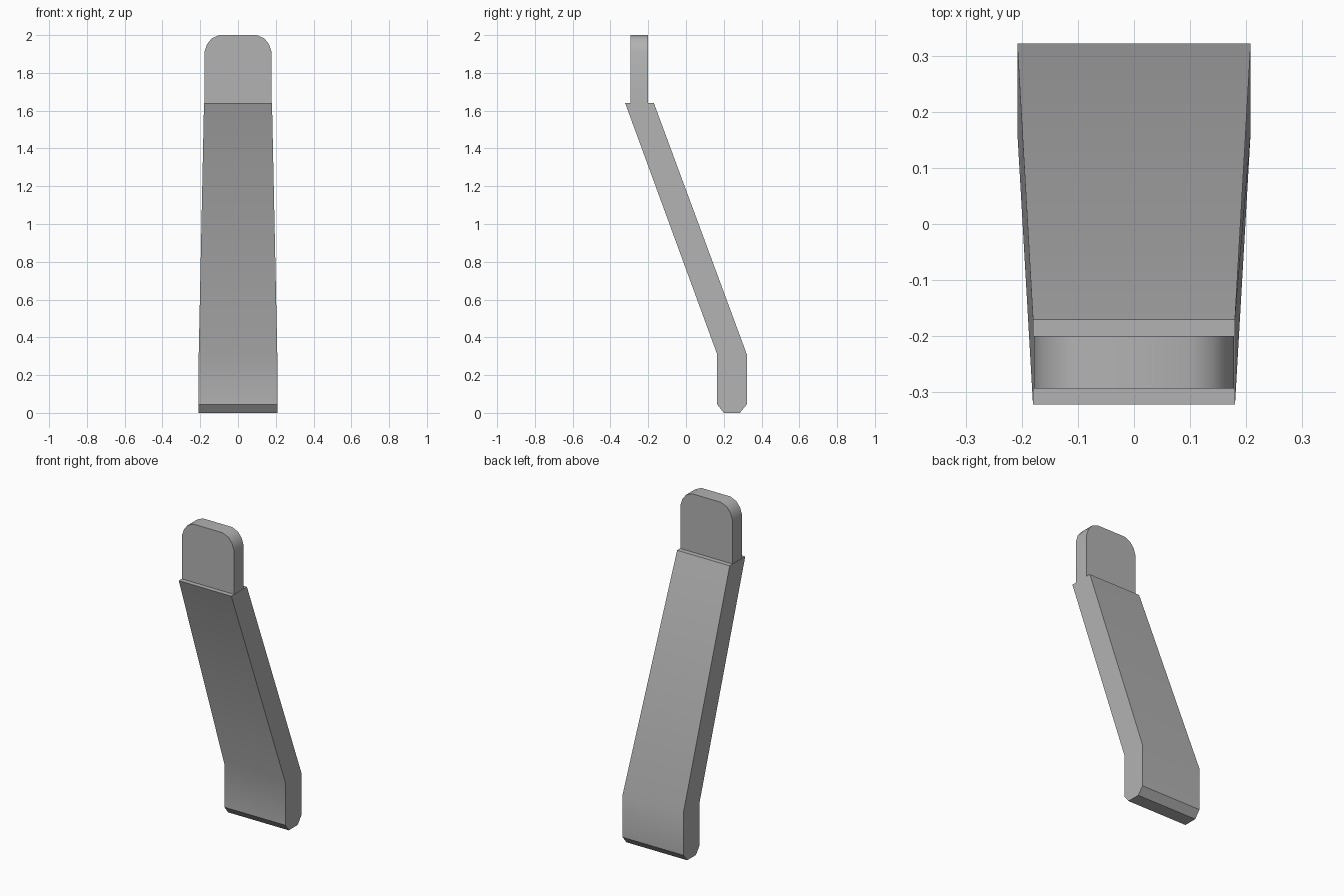
import bpy
import bmesh
import math

default_cube = bpy.data.objects.get("Cube")
if default_cube:
    bpy.data.objects.remove(default_cube, do_unlink=True)

GREY = (0.45, 0.45, 0.45, 1.0)
grey = bpy.data.materials.new("plain grey")
grey.use_nodes = True
grey.diffuse_color = GREY
grey.node_tree.nodes["Principled BSDF"].inputs["Base Color"].default_value = GREY


def prism(name, near, far):
    """Closed solid joining two matching outlines."""
    bm = bmesh.new()
    a = [bm.verts.new(p) for p in near]
    b = [bm.verts.new(p) for p in far]
    bm.faces.new(a)
    bm.faces.new(b[::-1])
    for i in range(len(a)):
        j = (i + 1) % len(a)
        bm.faces.new((a[i], b[i], b[j], a[j]))
    bmesh.ops.recalc_face_normals(bm, faces=bm.faces)
    mesh = bpy.data.meshes.new(name)
    bm.to_mesh(mesh)
    bm.free()
    mesh.materials.append(grey)
    obj = bpy.data.objects.new(name, mesh)
    bpy.context.collection.objects.link(obj)
    bpy.ops.object.select_all(action="DESELECT")
    obj.select_set(True)
    bpy.context.view_layer.objects.active = obj
    bpy.ops.object.shade_smooth_by_angle(angle=math.radians(32))
    return obj


# Slanted arm with a chamfered foot: side outline (y, z), narrowing upwards
arm = [(0.2, 0), (0.285, 0), (0.322, 0.045), (0.322, 0.31),
       (-0.17, 1.64), (-0.322, 1.64), (0.165, 0.31), (0.165, 0.045)]


def half_width(z):
    return 0.208 - 0.028 * max(0, z - 0.31) / 1.33


prism("slanted_arm",
      [(-half_width(z), y, z) for y, z in arm],
      [(half_width(z), y, z) for y, z in arm])

# Upright tab with rounded upper corners: right half of front outline (x, z)
half = [(0.178, 1.62), (0.178, 1.91), (0.165, 1.95), (0.14, 1.982), (0.1, 2.0)]
tab = half + [(-x, z) for x, z in reversed(half)]
prism("upright_tab",
      [(x, -0.293, z) for x, z in tab],
      [(x, -0.2, z) for x, z in tab])
